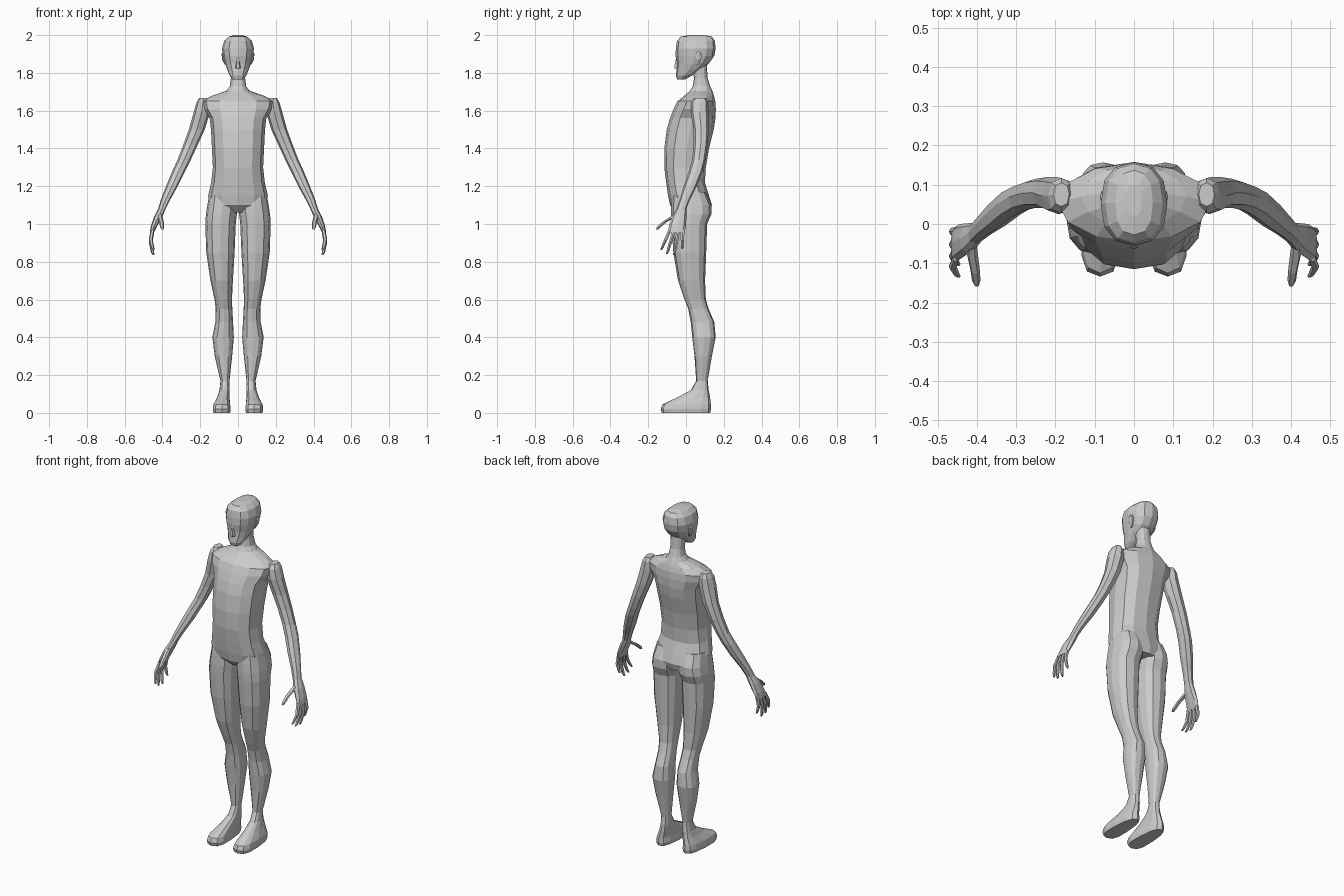
import bpy, bmesh, math

skin = bpy.data.materials.new("plain_grey")
skin.diffuse_color = (0.6, 0.6, 0.6, 1)


def power(v, e):
    return math.copysign(abs(v) ** (2 / e), v)


def loft(name, rings, sides=12, mirror=False, square=2.4):
    """Skin level rings (z, x0, x1, y0, y1[, squareness, heel taper]) into a closed body."""
    bm = bmesh.new()
    loops = []
    for ring in rings:
        z, x0, x1, y0, y1 = ring[:5]
        e = ring[5] if len(ring) > 5 else square
        taper = ring[6] if len(ring) > 6 else 0
        loop = []
        for i in range(sides):
            a = 2 * math.pi * i / sides
            u, v = power(math.cos(a), e), power(math.sin(a), e)
            loop.append(bm.verts.new((
                (x0 + x1) / 2 + u * (x1 - x0) / 2 * (1 - taper * (v + 1) / 2),
                (y0 + y1) / 2 + v * (y1 - y0) / 2, z)))
        loops.append(loop)
    for lo, hi in zip(loops, loops[1:]):
        for i in range(sides):
            j = (i + 1) % sides
            bm.faces.new((lo[i], lo[j], hi[j], hi[i]))
    bm.faces.new(loops[0])
    bm.faces.new(loops[-1])
    bmesh.ops.recalc_face_normals(bm, faces=bm.faces)
    mesh = bpy.data.meshes.new(name)
    bm.to_mesh(mesh)
    bm.free()
    mesh.materials.append(skin)
    ob = bpy.data.objects.new(name, mesh)
    bpy.context.collection.objects.link(ob)
    if mirror:
        ob.modifiers.new("mirror", 'MIRROR')
    return ob


def centred(rows):
    """(z, half width, front y, back y, ...) to rings centred on x = 0."""
    return [(r[0], -r[1], r[1], *r[2:]) for r in rows]


def tube(rows):
    """(x, y, z, x radius, y radius) to rings."""
    return [(z, x - rx, x + rx, y - ry, y + ry) for x, y, z, rx, ry in rows]


# torso with shoulders and neck
loft("torso", centred([
    (1.06, .10, -.045, .125), (1.10, .152, -.085, .137), (1.15, .158, -.095, .122),
    (1.22, .142, -.105, .100), (1.30, .133, -.115, .105), (1.40, .138, -.115, .122),
    (1.50, .143, -.102, .147), (1.56, .150, -.085, .156), (1.61, .185, -.065, .158, 2.1),
    (1.65, .195, -.045, .155, 2), (1.68, .135, -.008, .148, 2), (1.705, .062, .02, .140, 2),
    (1.73, .043, .036, .128), (1.77, .038, .042, .115), (1.84, .04, .035, .11)]))

# head
loft("head", centred([
    (1.765, .028, -.046, -.005), (1.785, .044, -.053, .03), (1.82, .058, -.05, .085),
    (1.85, .069, -.049, .122), (1.89, .079, -.055, .150), (1.93, .085, -.054, .157),
    (1.97, .073, -.048, .153), (1.992, .048, -.028, .137), (2.0, .02, .02, .10)]))

# nose and ears
loft("nose", centred([
    (1.822, .013, -.062, -.03), (1.83, .014, -.064, -.03), (1.88, .006, -.054, -.03)]), 6)
loft("ear", [(1.845, .062, .072, .05, .068), (1.87, .068, .084, .05, .082),
             (1.90, .07, .087, .052, .085), (1.91, .07, .082, .058, .075)], 6, True)

# legs flowing into the feet
loft("leg", [
    (0, .034, .138, -.128, .128, 2.8, .3), (.02, .03, .142, -.134, .133, 2.8, .3),
    (.045, .034, .138, -.125, .132, 2.6, .3), (.085, .042, .112, -.04, .127, 2.4, .15),
    (.12, .044, .098, .025, .120), (.17, .045, .093, .054, .115),
    (.30, .031, .123, .045, .137), (.40, .022, .136, .033, .157),
    (.48, .026, .120, .025, .150), (.55, .03, .118, .012, .120),
    (.60, .032, .124, -.008, .105), (.70, .027, .146, -.042, .101),
    (.85, .018, .168, -.067, .107), (1.0, .012, .173, -.078, .112),
    (1.05, .006, .170, -.080, .134), (1.10, .004, .162, -.078, .135),
    (1.17, .01, .150, -.07, .105)], mirror=True)

# arms flowing into the palms
loft("arm", tube([
    (.185, .075, 1.668, .02, .03), (.185, .072, 1.645, .034, .045),
    (.192, .072, 1.59, .043, .047), (.218, .08, 1.50, .042, .040),
    (.251, .078, 1.42, .038, .037), (.285, .068, 1.34, .035, .035),
    (.314, .052, 1.28, .034, .036), (.350, .022, 1.20, .031, .034),
    (.383, -.006, 1.13, .025, .027), (.403, -.024, 1.08, .020, .026),
    (.422, -.036, 1.04, .022, .038), (.444, -.045, .99, .017, .045),
    (.456, -.052, .955, .011, .044)]), 8, True)

# fingers: base y, tip y, tip z
for n, (y0, y1, z1) in enumerate([(-.084, -.132, .862), (-.062, -.102, .84),
                                  (-.040, -.064, .835), (-.018, -.020, .868)]):
    zm = (.97 + z1) / 2
    loft(f"finger_{n + 1}", tube([
        (.447, y1, z1, .005, .005), (.453, y1 * .85 + y0 * .15, z1 + .015, .008, .008),
        (.462, (y0 + y1) / 2, zm, .010, .010), (.452, y0, .97, .010, .011)]), 6, True)

# thumb
loft("thumb", tube([
    (.400, -.153, .972, .006, .007), (.402, -.143, .985, .011, .012),
    (.405, -.115, 1.01, .012, .014), (.412, -.075, 1.035, .014, .018),
    (.414, -.045, 1.055, .012, .018)]), 6, True)
